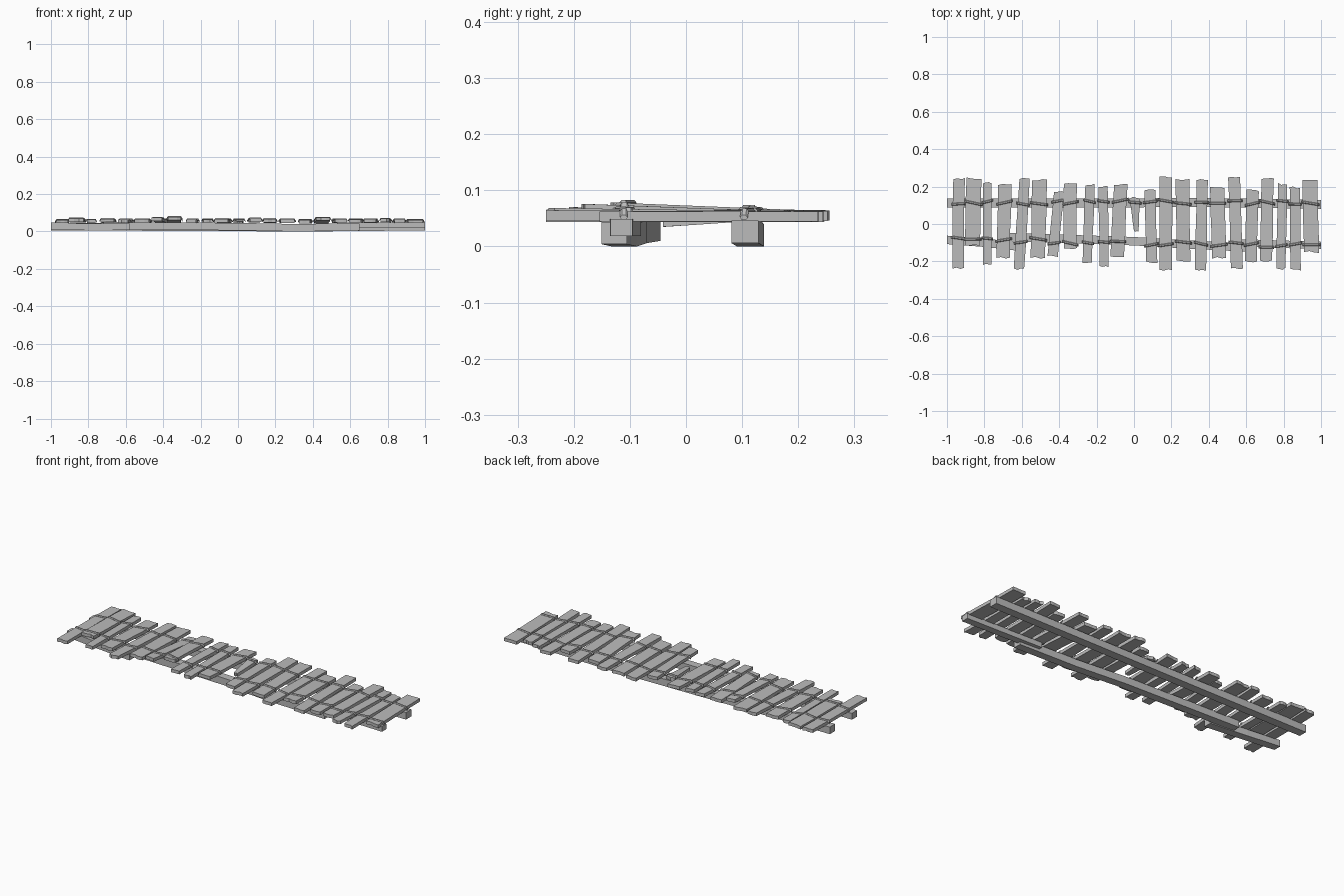
import bpy, bmesh, math, random
from mathutils import Vector

random.seed(7)
if "Cube" in bpy.data.objects:
    bpy.data.objects.remove(bpy.data.objects["Cube"], do_unlink=True)

wood = bpy.data.materials.new("weathered_grey")
wood.use_nodes = True
GREY = (0.5, 0.5, 0.5, 1)
wood.diffuse_color = GREY
wood.node_tree.nodes["Principled BSDF"].inputs["Base Color"].default_value = GREY


def jit(a):
    return random.uniform(-a, a)


def finish(bm, name):
    bmesh.ops.recalc_face_normals(bm, faces=bm.faces)
    mesh = bpy.data.meshes.new(name)
    bm.to_mesh(mesh)
    bm.free()
    mesh.materials.append(wood)
    obj = bpy.data.objects.new(name, mesh)
    bpy.context.collection.objects.link(obj)
    return obj


def sweep(name, sections):
    """Skin a row of equal closed cross-sections and cap both ends."""
    bm = bmesh.new()
    rings = [[bm.verts.new(p) for p in s] for s in sections]
    n = len(rings[0])
    for a, b in zip(rings, rings[1:]):
        for i in range(n):
            bm.faces.new((a[i], a[(i + 1) % n], b[(i + 1) % n], b[i]))
    bm.faces.new(rings[0])
    bm.faces.new(rings[-1])
    return finish(bm, name)


def beam(name, path, width, height):
    """Square timber running along x; path points give the centre line."""
    w, h = width / 2, height / 2
    sweep(name, [[(x, y + a * w, z + b * h)
                  for a, b in ((-1, -1), (1, -1), (1, 1), (-1, 1))]
                 for x, y, z in path])


THICK = 0.018


def plank(name, x_low, x_high, y_low, y_high, width, z_low, z_high, end=1.0):
    """Board along y with uneven edges and ragged ends."""
    bm = bmesh.new()

    def point(t, side, dy=0.0):
        w = width * (end + (1 - end) * t) / 2
        return (x_low + (x_high - x_low) * t + side * w,
                y_low + (y_high - y_low) * t + dy,
                z_low + (z_high - z_low) * t - THICK / 2)

    outline = [point(0, s, jit(0.006)) for s in (-1, -0.3, 0.4, 1)]
    outline += [point(t, 1 + jit(0.08)) for t in (0.3, 0.65)]
    outline += [point(1, s, jit(0.006)) for s in (1, 0.4, -0.3, -1)]
    outline += [point(t, -1 + jit(0.08)) for t in (0.7, 0.35)]
    face = bm.faces.new([bm.verts.new(p) for p in outline])
    top = bmesh.ops.extrude_face_region(bm, geom=[face])
    verts = [v for v in top["geom"] if isinstance(v, bmesh.types.BMVert)]
    bmesh.ops.translate(bm, verts=verts, vec=(0, 0, THICK))
    finish(bm, name)


def strap(name, x, y, z, length, slope):
    """Flattened six-sided lashing lying over a board."""
    sections = []
    for s, drop in ((-1, 0.012), (-0.8, 0), (0.8, 0), (1, 0.012)):
        cx = x + s * length / 2
        cy = y + s * slope * length / 2
        sections.append([(cx, cy + 0.007 * math.cos(k * math.tau / 6),
                          z - drop + 0.005 * math.sin(k * math.tau / 6))
                         for k in range(6)])
    sweep(name, sections)


# Support beams: one long at the back, three lapped pieces at the front
beam("back_beam", [(-1, 0.112, 0.026), (-0.3, 0.112, 0.023),
                   (0.38, 0.115, 0.02), (1, 0.105, 0.026)], 0.048, 0.04)
beam("front_beam_right", [(-1, -0.085, 0.03), (-0.8, -0.1, 0.024),
                          (-0.58, -0.125, 0.025)], 0.045, 0.036)
beam("front_beam_middle", [(-0.72, -0.068, 0.03), (0, -0.092, 0.026),
                           (0.3, -0.11, 0.02), (0.65, -0.128, 0.024)], 0.045, 0.04)
beam("front_beam_left", [(0.53, -0.1, 0.034), (1, -0.115, 0.034)], 0.04, 0.03)

# Boards: x at front, x at back, front y, back y, width, lift of front end
BOARDS = [
    (-0.94, -0.935, -0.235, 0.245, 0.062, 0),
    (-0.865, -0.855, -0.115, 0.245, 0.08, 0.004),
    (-0.785, -0.785, -0.215, 0.22, 0.045, 0.002),
    (-0.7, -0.69, -0.18, 0.21, 0.072, 0.006),
    (-0.615, -0.585, -0.24, 0.245, 0.055, 0),
    (-0.515, -0.505, -0.18, 0.235, 0.078, 0.004),
    (-0.435, -0.4, -0.17, 0.17, 0.055, 0.012),
    (-0.34, -0.34, -0.13, 0.22, 0.07, 0.014),
    (-0.25, -0.235, -0.205, 0.21, 0.05, 0),
    (-0.16, -0.165, -0.225, 0.2, 0.048, 0),
    (-0.09, -0.07, -0.18, 0.215, 0.072, 0.002),
    (0.095, 0.085, -0.205, 0.18, 0.06, 0.005),
    (0.17, 0.17, -0.245, 0.25, 0.065, 0.002),
    (0.265, 0.26, -0.2, 0.235, 0.075, 0),
    (0.355, 0.365, -0.245, 0.235, 0.06, 0),
    (0.455, 0.445, -0.18, 0.195, 0.075, 0.014),
    (0.55, 0.535, -0.24, 0.25, 0.064, 0.003),
    (0.625, 0.635, -0.2, 0.18, 0.065, 0),
    (0.705, 0.715, -0.2, 0.245, 0.065, 0.003),
    (0.785, 0.795, -0.24, 0.215, 0.048, 0.006),
    (0.865, 0.86, -0.245, 0.195, 0.055, 0.003),
    (0.95, 0.94, -0.15, 0.24, 0.08, 0),
]
for i, (xl, xh, yl, yh, w, lift) in enumerate(BOARDS, 1):
    base = 0.054 + jit(0.002)
    plank(f"plank_{i:02d}", xl, xh, yl, yh, w, base + lift, base)
    # Lashings over both beams
    front_y = max(-0.1 - 0.018 * xl, yl + 0.02) + jit(0.012)
    for side, y in (("front", front_y), ("back", 0.115 + jit(0.01))):
        t = (y - yl) / (yh - yl)
        z = base + lift * (1 - t) + THICK / 2 + 0.001
        strap(f"{side}_lashing_{i:02d}", xl + (xh - xl) * t, y, z,
              w + 0.016, jit(0.25))

# Broken board stub sagging in the gap
plank("broken_plank", 0.012, 0.003, -0.035, 0.14, 0.055, 0.044, 0.056, 0.45)
strap("broken_plank_lashing", 0.005, 0.115, 0.066, 0.068, -0.1)
